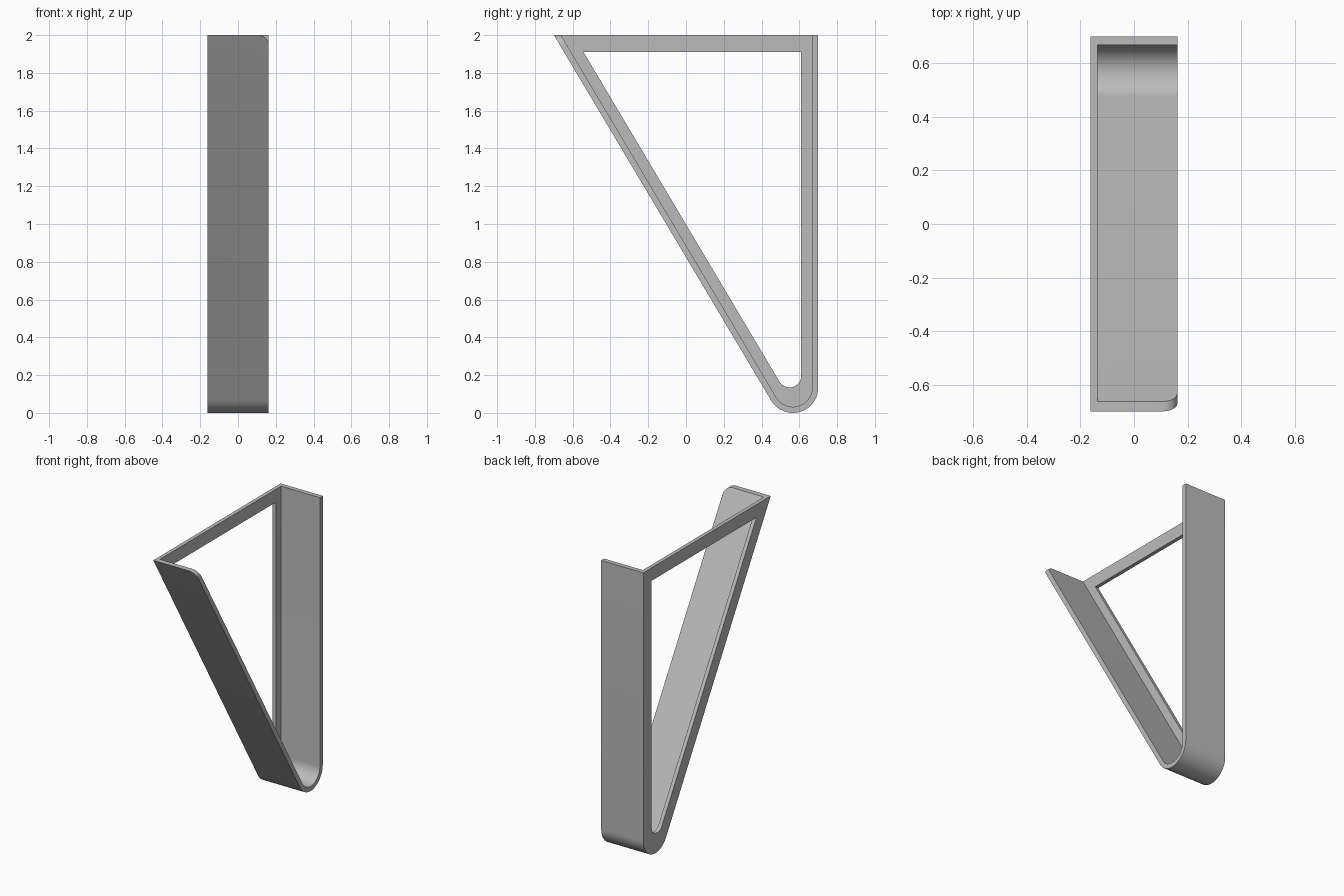
import bpy
import bmesh
from math import sin, cos, pi, radians

if "Cube" in bpy.data.objects:
    bpy.data.objects.remove(bpy.data.objects["Cube"], do_unlink=True)

HALF_WIDTH = 0.162
PLATE_X = -0.136            # inner face of the side plate
SLANT = radians(30.73)      # lean of the front wall from vertical
ARC_STEPS = 20


def outline(cy, cz, radius, top):
    """Open V profile: slanted front line, round bottom, upright back line."""
    start = pi + SLANT
    arc = []
    for i in range(ARC_STEPS + 1):
        a = start + (2 * pi - start) * i / ARC_STEPS
        arc.append((cy + radius * cos(a), cz + radius * sin(a)))
    y, z = arc[0]
    front_top = (y - (top - z) * sin(SLANT) / cos(SLANT), top)
    return [front_top] + arc + [(cy + radius, top)]


outer = outline(0.566, 0.134, 0.134, 2.0)
inner = outline(0.566, 0.134, 0.102, 2.0)
window = outline(0.548, 0.197, 0.062, 1.91)

bm = bmesh.new()


def row(profile, x):
    return [bm.verts.new((x, y, z)) for y, z in profile]


# Rows run round the wall section: outside, rim, inside, plate, window
rows = [row(outer, -HALF_WIDTH), row(outer, HALF_WIDTH),
        row(inner, HALF_WIDTH), row(inner, PLATE_X),
        row(window, PLATE_X), row(window, -HALF_WIDTH)]
for k, a in enumerate(rows):
    b = rows[(k + 1) % len(rows)]
    for i in range(len(a) - 1):
        bm.faces.new((a[i], a[i + 1], b[i + 1], b[i]))

# Top bar of the plate: both sides and the window's upper edge
for k in (3, 4, 5):
    a, b = rows[k], rows[(k + 1) % len(rows)]
    bm.faces.new((a[-1], a[0], b[0], b[-1]))

# Flat top of walls and plate
bm.faces.new([rows[k][0] for k in range(4)] +
             [rows[k][-1] for k in reversed(range(4))])
bmesh.ops.recalc_face_normals(bm, faces=bm.faces[:])

# Rounded free corner of the front wall
corner = bm.edges.get((rows[1][0], rows[2][0]))
bmesh.ops.bevel(bm, geom=[corner], offset=0.052, offset_type='OFFSET',
                segments=8, profile=0.5, affect='EDGES')

mesh = bpy.data.meshes.new("wedge_holder")
bm.to_mesh(mesh)
bm.free()
holder = bpy.data.objects.new("wedge_holder", mesh)
bpy.context.collection.objects.link(holder)

# Plain grey material
grey = bpy.data.materials.new("plain_grey")
grey.use_nodes = True
colour = (0.5, 0.5, 0.5, 1.0)
grey.diffuse_color = colour
grey.node_tree.nodes["Principled BSDF"].inputs["Base Color"].default_value = colour
mesh.materials.append(grey)

# Smooth the rounded parts, keep the corners sharp
bpy.ops.object.select_all(action='DESELECT')
holder.select_set(True)
bpy.context.view_layer.objects.active = holder
bpy.ops.object.shade_smooth_by_angle(angle=radians(25))
